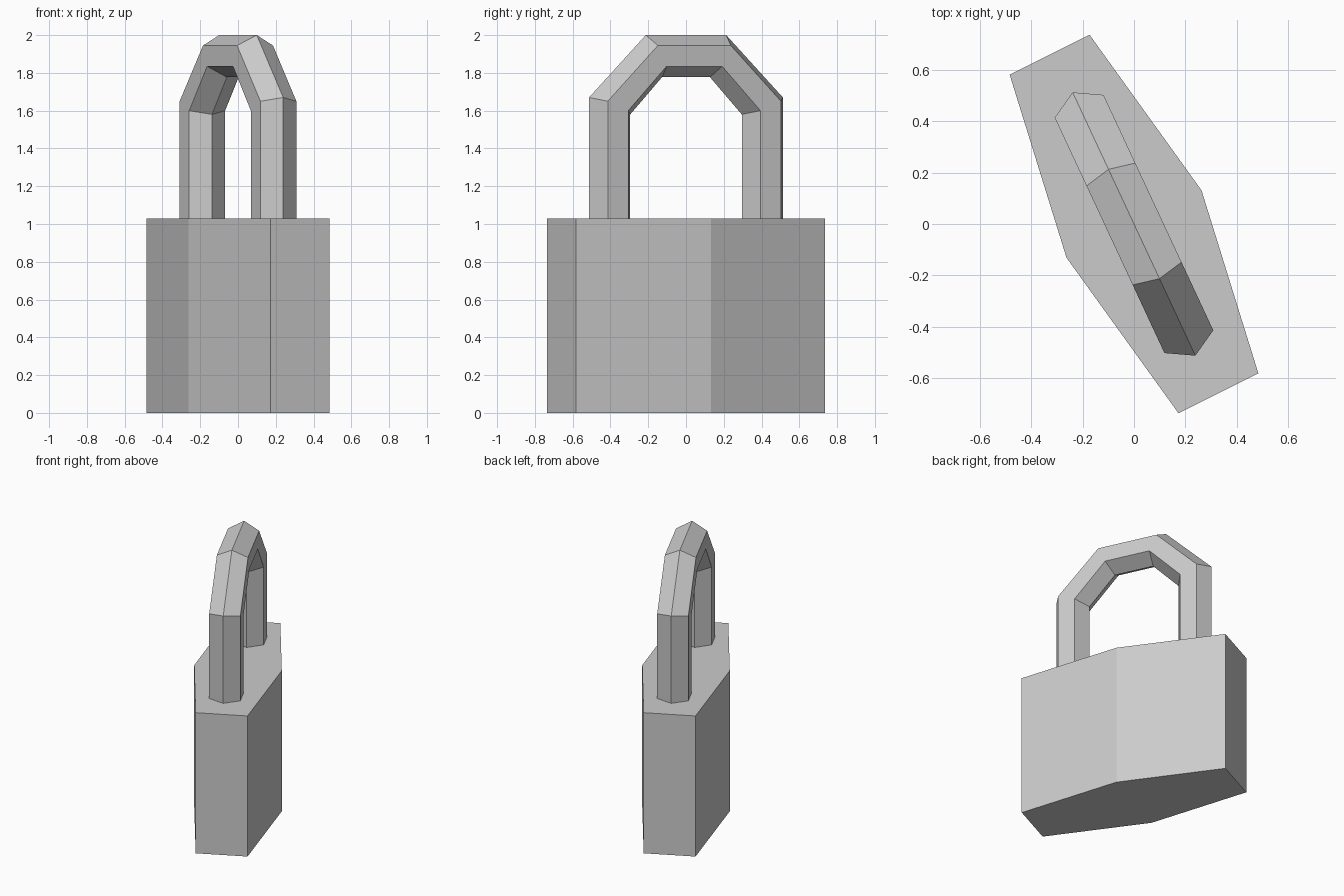
import bpy, bmesh
from math import radians

if "Cube" in bpy.data.objects:
    bpy.data.objects.remove(bpy.data.objects["Cube"])


def make_object(name, rings, angle):
    """Skin a list of equal-length point rings, cap both ends, turn about z."""
    bm = bmesh.new()
    loops = [[bm.verts.new(p) for p in ring] for ring in rings]
    n = len(rings[0])
    for a, b in zip(loops, loops[1:]):
        for i in range(n):
            j = (i + 1) % n
            bm.faces.new((a[i], a[j], b[j], b[i]))
    bm.faces.new(loops[0][::-1])
    bm.faces.new(loops[-1])
    bmesh.ops.recalc_face_normals(bm, faces=bm.faces)
    mesh = bpy.data.meshes.new(name)
    bm.to_mesh(mesh)
    bm.free()
    obj = bpy.data.objects.new(name, mesh)
    bpy.context.collection.objects.link(obj)
    obj.rotation_euler.z = radians(angle)
    return obj


# Lock body: six-sided plan, widest in the middle
plan = [(0.174, -0.737), (0.294, 0), (0.174, 0.737),
        (-0.174, 0.737), (-0.294, 0), (-0.174, -0.737)]
make_object("lock_body", [[(x, y, z) for x, y in plan] for z in (0, 1.03)], 26.5)


# Shackle: hexagonal bar; each ring gives (distance, height) of its
# outer ridge, outer sides, inner sides and inner ridge
def hex_ring(outer, outer_side, inner_side, inner, side):
    w = 0.105
    pts = [(0, outer), (w, outer_side), (w, inner_side),
           (0, inner), (-w, inner_side), (-w, outer_side)]
    return [(x, side * d, z) for x, (d, z) in pts]


foot = [(0.566, 1.02), (0.506, 1.02), (0.386, 1.02), (0.326, 1.02)]
shoulder = [(0.566, 1.67), (0.506, 1.65), (0.386, 1.60), (0.326, 1.58)]
crown = [(0.235, 2.0), (0.213, 1.945), (0.162, 1.835), (0.14, 1.777)]
half = (foot, shoulder, crown)
rings = [hex_ring(*r, -1) for r in half] + [hex_ring(*r, 1) for r in half[::-1]]
make_object("shackle", rings, 25)
